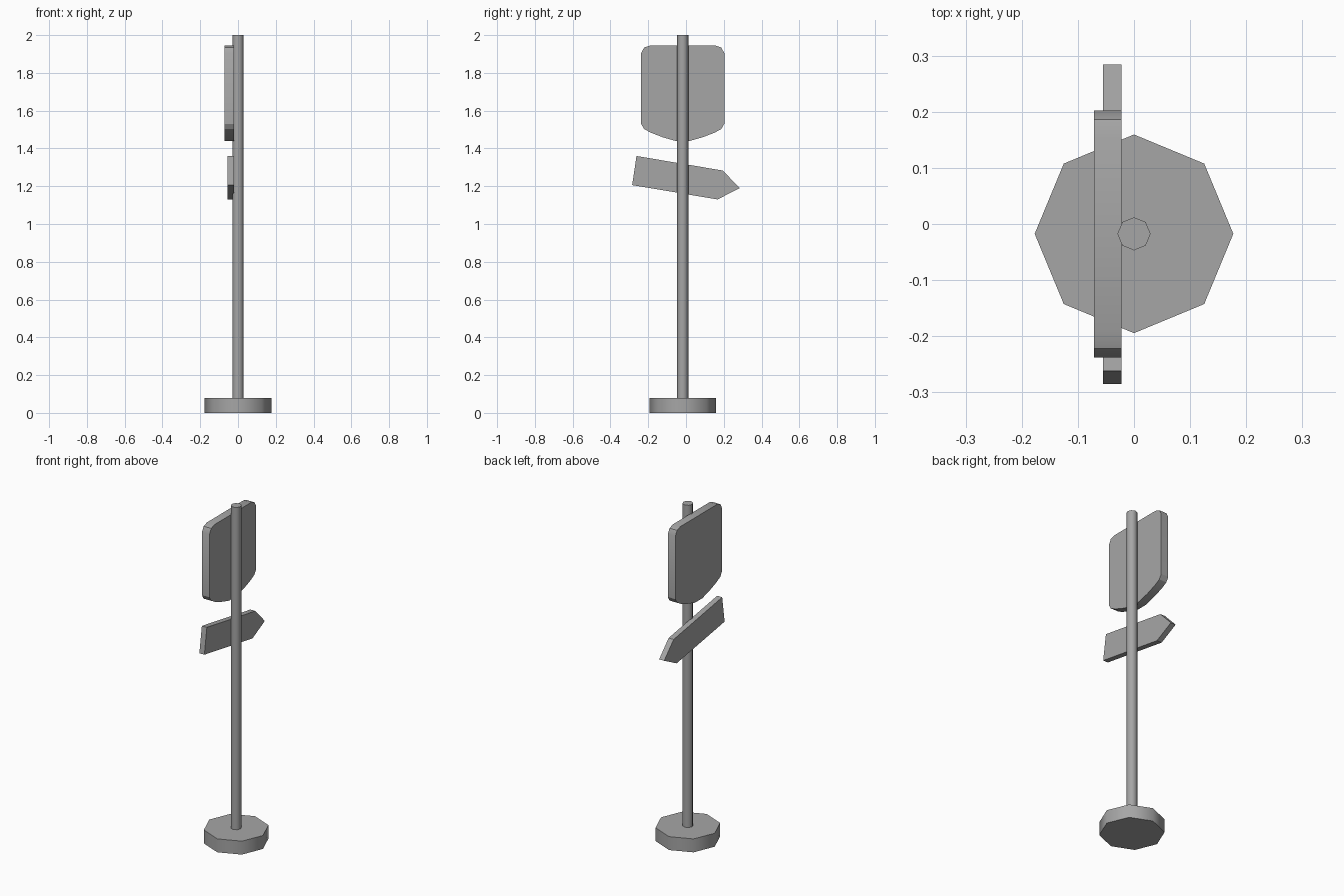
import bpy
import bmesh
import math

cube = bpy.data.objects.get("Cube")
if cube:
    bpy.data.objects.remove(cube, do_unlink=True)

CENTRE_Y = -0.0175

grey = bpy.data.materials.new("plain grey")
grey.use_nodes = True
colour = (0.38, 0.38, 0.38, 1)
grey.diffuse_color = colour
grey.node_tree.nodes["Principled BSDF"].inputs["Base Color"].default_value = colour


def finish(obj, name, angle):
    obj.name = name
    obj.data.name = name
    obj.data.materials.append(grey)
    bpy.ops.object.select_all(action="DESELECT")
    obj.select_set(True)
    bpy.context.view_layer.objects.active = obj
    bpy.ops.object.shade_smooth_by_angle(angle=math.radians(angle))


def octagon_post(name, radius, bottom, top):
    bpy.ops.mesh.primitive_cylinder_add(
        vertices=8, radius=radius, depth=top - bottom,
        location=(0, CENTRE_Y, (bottom + top) / 2))
    finish(bpy.context.object, name, 50)


def plate(name, outline, x_back, x_front):
    """Extrude a (y, z) outline along x."""
    bm = bmesh.new()
    face = bm.faces.new([bm.verts.new((x_back, y, z)) for y, z in outline])
    moved = bmesh.ops.extrude_face_region(bm, geom=[face])["geom"]
    bmesh.ops.translate(bm, vec=(x_front - x_back, 0, 0),
                        verts=[v for v in moved if isinstance(v, bmesh.types.BMVert)])
    bmesh.ops.recalc_face_normals(bm, faces=bm.faces)
    mesh = bpy.data.meshes.new(name)
    bm.to_mesh(mesh)
    bm.free()
    obj = bpy.data.objects.new(name, mesh)
    bpy.context.collection.objects.link(obj)
    finish(obj, name, 30)


# Foot and pole
octagon_post("base", 0.177, 0, 0.08)
octagon_post("pole", 0.0295, 0.04, 2)

# Large panel with rounded corners and a shallow pointed bottom
half = [(0.172, 1.945), (0.204, 1.934), (0.22, 1.905),
        (0.22, 1.53), (0.204, 1.503), (0.17, 1.484), (0.105, 1.459), (0.035, 1.439)]
panel = [(CENTRE_Y + y, z) for y, z in half]
panel += [(CENTRE_Y - y, z) for y, z in reversed(half)]
plate("sign_panel", panel, -0.0715, -0.022)

# Tilted pointer board
pointer = [(-0.262, 1.36), (0.195, 1.283), (0.284, 1.19),
           (0.167, 1.13), (-0.285, 1.206)]
plate("arrow_board", pointer, -0.055, -0.022)
